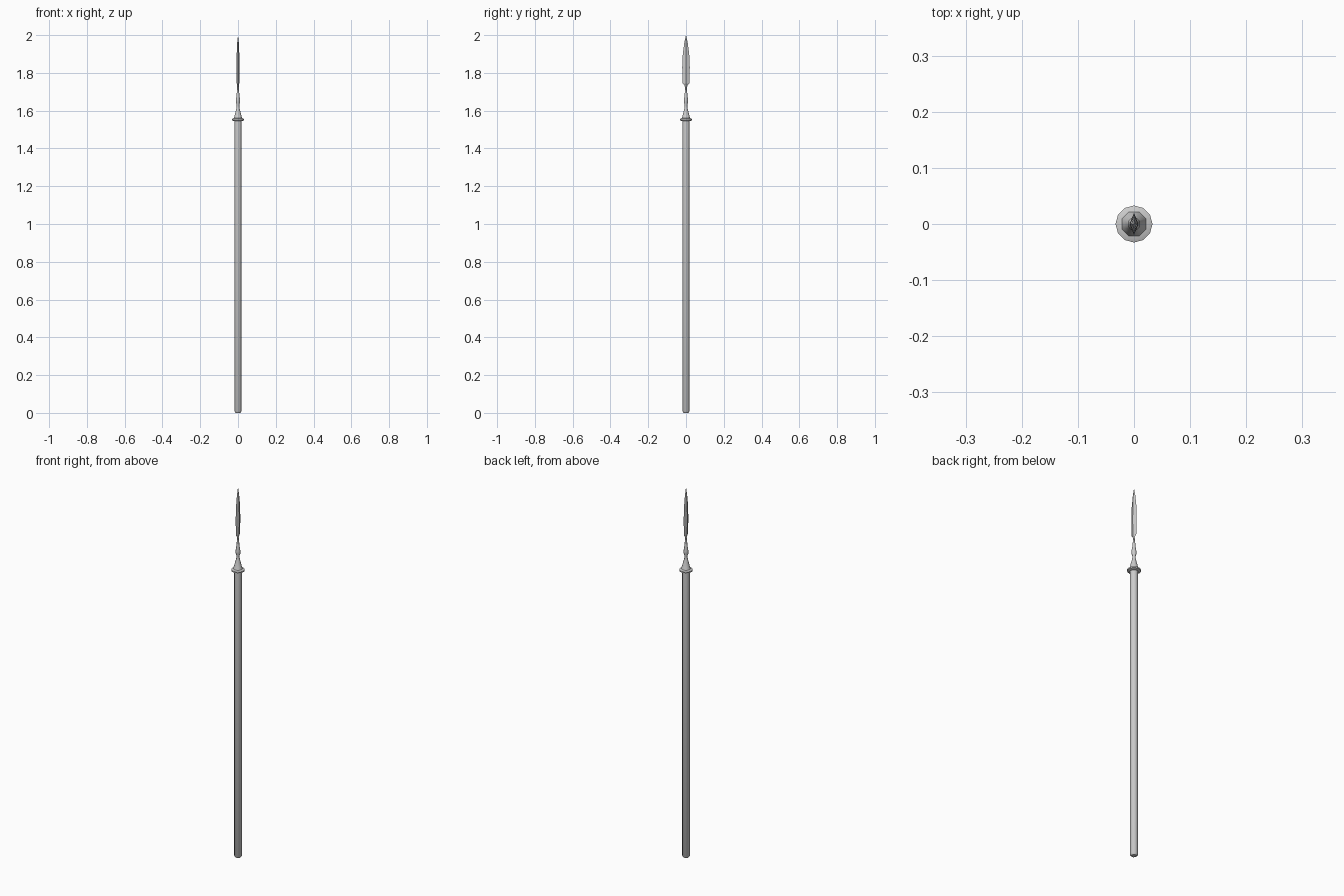
import bpy, bmesh, math

if "Cube" in bpy.data.objects:
    bpy.data.objects.remove(bpy.data.objects["Cube"])


def loft(name, rings, sides, smooth=True, turn=0.0):
    """Stack closed rings given as (z, half width x, half width y); zero widths make a tip."""
    bm = bmesh.new()
    loops = []
    for z, rx, ry in rings:
        if rx == 0:
            loops.append([bm.verts.new((0, 0, z))])
            continue
        angles = [2 * math.pi * (i + turn) / sides for i in range(sides)]
        loops.append([bm.verts.new((rx * math.cos(a), ry * math.sin(a), z)) for a in angles])
    for low, high in zip(loops, loops[1:]):
        for i in range(sides):
            j = (i + 1) % sides
            if len(high) == 1:
                bm.faces.new((low[i], low[j], high[0]))
            else:
                bm.faces.new((low[i], low[j], high[j], high[i]))
    for ring in (loops[0], loops[-1]):
        if len(ring) > 2:
            bm.faces.new(ring)
    bmesh.ops.recalc_face_normals(bm, faces=bm.faces)
    mesh = bpy.data.meshes.new(name)
    bm.to_mesh(mesh)
    bm.free()
    obj = bpy.data.objects.new(name, mesh)
    bpy.context.collection.objects.link(obj)
    if smooth:
        bpy.ops.object.select_all(action='DESELECT')
        bpy.context.view_layer.objects.active = obj
        obj.select_set(True)
        bpy.ops.object.shade_smooth_by_angle(angle=math.radians(50))
    return obj


def turned(name, profile, sides, turn=0.0):
    return loft(name, [(z, r, r) for z, r in profile], sides, True, turn)


# Long pole with a chamfered foot
turned("shaft", [(0.0, 0.014), (0.008, 0.02), (1.552, 0.02)], 8, 0.5)

# Thin rounded collar at the top of the pole
turned("collar", [(1.545, 0.024), (1.549, 0.033), (1.556, 0.033), (1.56, 0.024)], 12)

# Flared socket with a small knot and thin neck
turned("socket", [(1.555, 0.025), (1.575, 0.019), (1.61, 0.010), (1.627, 0.007),
                  (1.643, 0.012), (1.658, 0.012), (1.675, 0.009), (1.72, 0.0045),
                  (1.74, 0.004)], 8, 0.5)

# Diamond-section blade, broad along y
loft("blade", [(1.715, 0.004, 0.004), (1.735, 0.005, 0.008), (1.745, 0.007, 0.018),
               (1.83, 0.008, 0.020), (1.90, 0.007, 0.017), (1.96, 0.0045, 0.009),
               (2.0, 0, 0)], 4, False)
